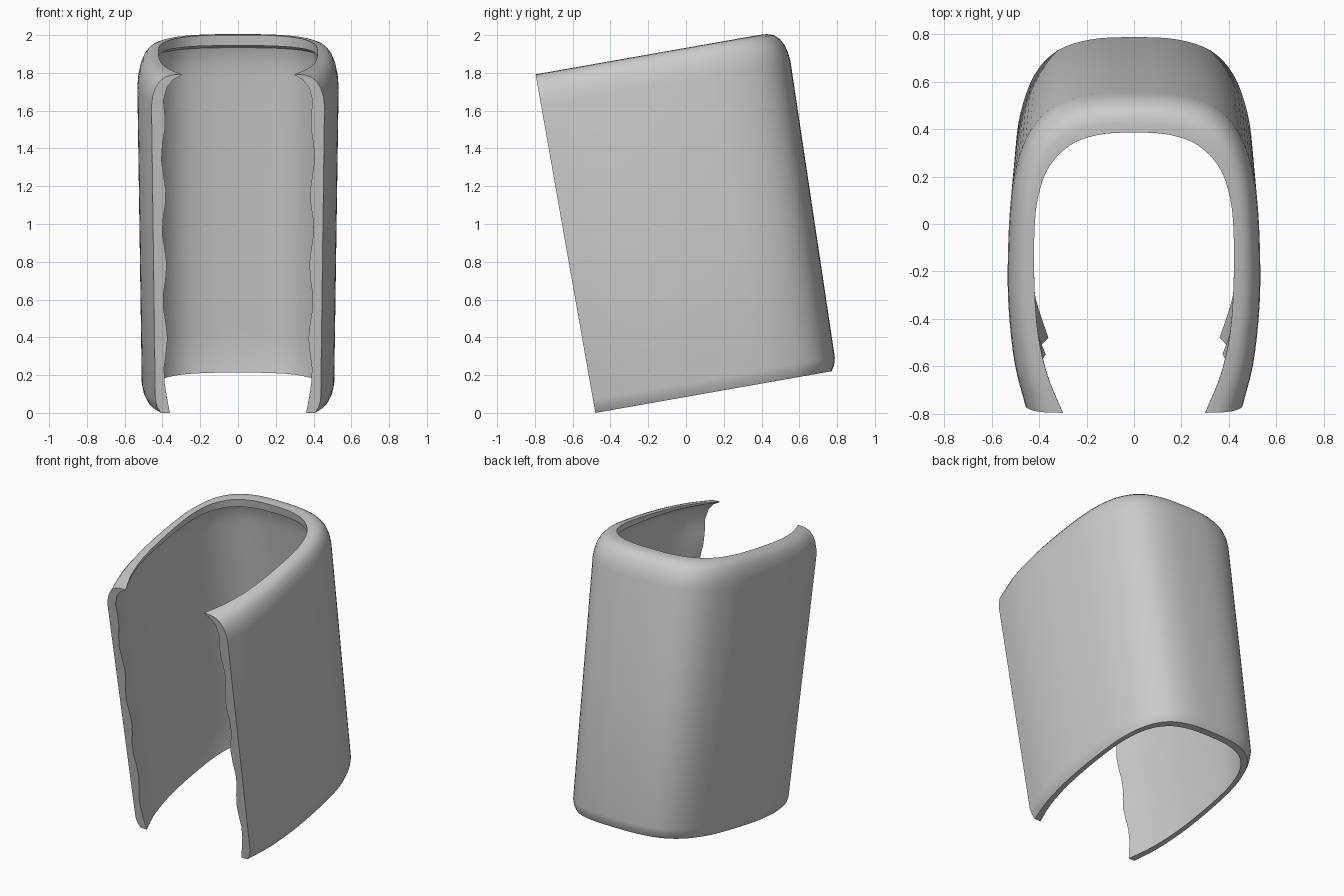
import bpy, bmesh, math
from mathutils import Vector, Matrix

cube = bpy.data.objects.get("Cube")
if cube:
    bpy.data.objects.remove(cube, do_unlink=True)

# Half outlines (x, depth from the open front) of the wall and of the top opening
WALL = [(.46, 0), (.505, .18), (.53, .4), (.535, .6), (.525, .85), (.5, 1.02),
        (.44, 1.18), (.34, 1.285), (.19, 1.335), (0, 1.345)]
OPENING = [(.30, 0), (.365, .16), (.405, .34), (.42, .55), (.42, .77), (.405, .92),
           (.36, 1.05), (.27, 1.145), (.15, 1.19), (0, 1.2)]
HEIGHT, TILT, STEPS = 1.82, math.radians(10), 4


def smooth_outline(half):
    """Mirror a half outline and pass a smooth curve through it."""
    pts = [Vector(p) for p in half]
    pts += [Vector((-p.x, p.y)) for p in reversed(pts[:-1])]
    ext = [2 * pts[0] - pts[1]] + pts + [2 * pts[-1] - pts[-2]]
    out = []
    for a, b, c, d in zip(ext, ext[1:], ext[2:], ext[3:]):
        for k in range(STEPS):
            t = k / STEPS
            out.append(0.5 * (2 * b + (c - a) * t + (2 * a - 5 * b + 4 * c - d) * t * t
                              + (3 * b - a - 3 * c + d) * t ** 3))
    return out + [pts[-1]]


# Section around the shell: (height, blend from wall to opening, wave, lip drop)
outer = [(0, .2, 0, 0), (.03, .07, 0, 0), (.07, 0, 0, 0), (.9, 0, 0, 0), (1.65, 0, 0, 0),
         (1.7, .04, 0, 0), (1.745, .13, 0, 0), (1.78, .27, 0, 0), (1.805, .45, 0, 0),
         (1.817, .7, 0, 0), (HEIGHT, 1, 0, 0)]
lip = [(1.815, 1, 0, .05), (1.79, .72, 0, .03), (1.75, .52, 0, .01), (1.68, .4, 0, 0)]
inner = [(1.6 - .08 * k, .38, .07 * math.sin(k * 1.3 + 1), 0) for k in range(19)]
section = outer + lip + inner + [(.07, .42, 0, 0), (0, .5, 0, 0)]

# Shell: sweep the section along the outline, then close both front ends
wall, opening = smooth_outline(WALL), smooth_outline(OPENING)
tilt = Matrix.Rotation(TILT, 3, 'X')
bm = bmesh.new()
columns = []
for p, q in zip(wall, opening):
    column = []
    for h, blend, wave, drop in section:
        fade = max(0, 1 - p.y / .2)
        v = p.lerp(q, blend + wave * fade)
        f = h / HEIGHT
        pos = Vector((v.x * (.95 + .05 * f), v.y * (.965 + .035 * f), h - drop * p.y / 1.3))
        column.append(bm.verts.new(tilt @ pos + Vector((0, -.48, 0))))
    columns.append(column)
n = len(section)
for a, b in zip(columns, columns[1:]):
    for j in range(n):
        k = (j + 1) % n
        bm.faces.new((a[j], b[j], b[k], a[k]))
bm.faces.new(columns[0])
bm.faces.new(list(reversed(columns[-1])))
bmesh.ops.recalc_face_normals(bm, faces=bm.faces)

mesh = bpy.data.meshes.new("curved_shell")
bm.to_mesh(mesh)
bm.free()
shell = bpy.data.objects.new("curved_shell", mesh)
bpy.context.collection.objects.link(shell)

# Plain grey material
grey = bpy.data.materials.new("plain_grey")
grey.use_nodes = True
colour = (.6, .6, .6, 1)
grey.diffuse_color = colour
grey.node_tree.nodes["Principled BSDF"].inputs["Base Color"].default_value = colour
mesh.materials.append(grey)

bpy.ops.object.select_all(action='DESELECT')
shell.select_set(True)
bpy.context.view_layer.objects.active = shell
bpy.ops.object.shade_smooth_by_angle(angle=math.radians(35))
